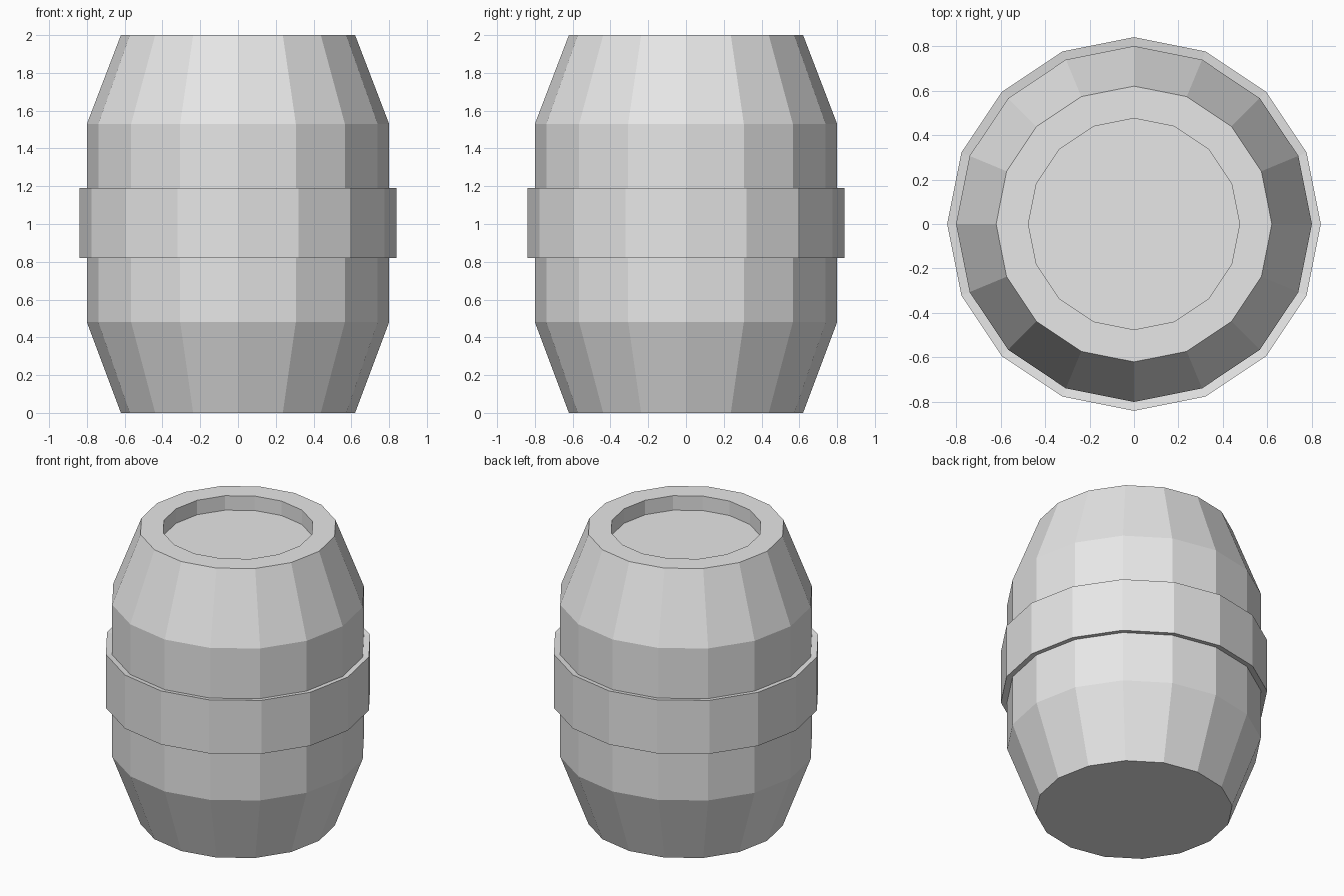
import bpy
import math

cube = bpy.data.objects.get("Cube")
if cube:
    bpy.data.objects.remove(cube, do_unlink=True)

SIDES = 16

grey = bpy.data.materials.new("plain grey")
grey.use_nodes = True
colour = (0.8, 0.8, 0.8, 1)
grey.diffuse_color = colour
grey.node_tree.nodes["Principled BSDF"].inputs["Base Color"].default_value = colour


def lathe(name, profile, closed=False):
    """Turn a (radius, height) profile, listed from bottom to top, about z."""
    verts = [(r * math.cos(a), r * math.sin(a), z)
             for r, z in profile
             for a in (2 * math.pi * i / SIDES for i in range(SIDES))]
    rings = len(profile)
    faces = []
    for k in range(rings if closed else rings - 1):
        low, high = k * SIDES, (k + 1) % rings * SIDES
        for i in range(SIDES):
            j = (i + 1) % SIDES
            faces.append((low + i, low + j, high + j, high + i))
    if not closed:
        faces.append(tuple(reversed(range(SIDES))))
        faces.append(tuple(range((rings - 1) * SIDES, rings * SIDES)))
    mesh = bpy.data.meshes.new(name)
    mesh.from_pydata(verts, [], faces)
    mesh.materials.append(grey)
    obj = bpy.data.objects.new(name, mesh)
    bpy.context.collection.objects.link(obj)
    return obj


# Barrel body with a sunken lid
lathe("barrel_body", [(0.62, 0), (0.8, 0.48), (0.8, 1.53), (0.62, 2),
                      (0.475, 2), (0.475, 1.9)])

# Raised band round the middle, its rims dipping slightly towards the body
lathe("middle_band", [(0.79, 0.828), (0.84, 0.82), (0.84, 1.19), (0.79, 1.182)],
      closed=True)
